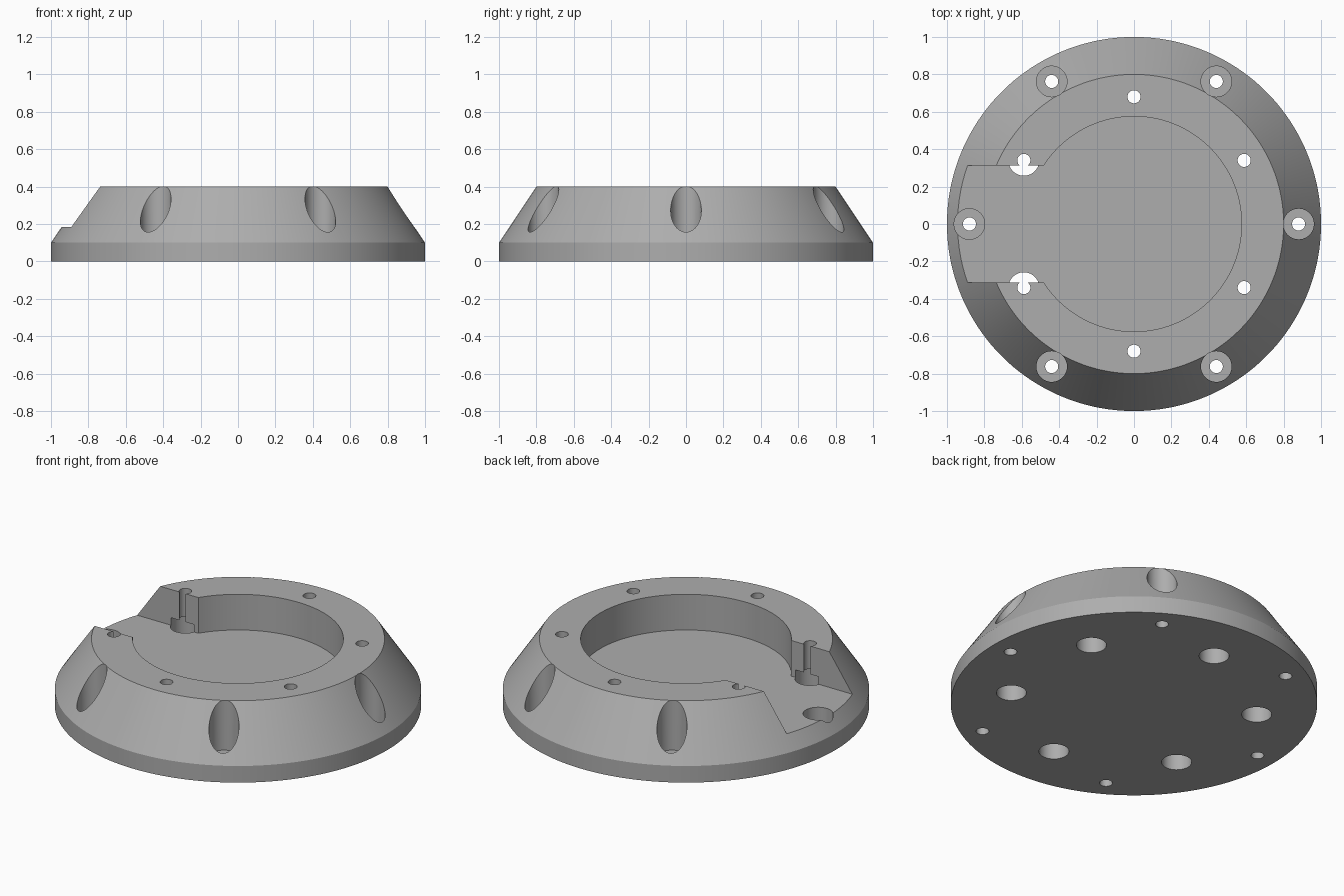
import bpy, math
from mathutils import Matrix

cube = bpy.data.objects.get("Cube")
if cube:
    bpy.data.objects.remove(cube, do_unlink=True)

FLOOR = 0.185   # height of the recess floor
TOP = 0.4

grey = bpy.data.materials.new("plain grey")
grey.use_nodes = True
colour = (0.42, 0.42, 0.42, 1)
grey.diffuse_color = colour
grey.node_tree.nodes["Principled BSDF"].inputs["Base Color"].default_value = colour


def turned(name, profile, sides, location=(0, 0, 0)):
    """Solid of revolution, closed at both ends, from (radius, height) pairs."""
    verts, faces = [], []
    for r, z in profile:
        for i in range(sides):
            a = math.tau * i / sides
            verts.append((r * math.cos(a), r * math.sin(a), z))
    for k in range(len(profile) - 1):
        for i in range(sides):
            j = (i + 1) % sides
            faces.append((k * sides + i, k * sides + j,
                          (k + 1) * sides + j, (k + 1) * sides + i))
    faces.append(tuple(reversed(range(sides))))
    last = (len(profile) - 1) * sides
    faces.append(tuple(range(last, last + sides)))
    mesh = bpy.data.meshes.new(name)
    mesh.from_pydata(verts, [], faces)
    mesh.materials.append(grey)
    obj = bpy.data.objects.new(name, mesh)
    obj.location = location
    bpy.context.collection.objects.link(obj)
    return obj


def cut(body, cutter):
    """Subtract the cutter from the body, then remove the cutter."""
    mod = body.modifiers.new("cut", "BOOLEAN")
    mod.operation = "DIFFERENCE"
    mod.solver = "EXACT"
    mod.object = cutter
    bpy.context.view_layer.objects.active = body
    bpy.ops.object.modifier_apply(modifier=mod.name)
    bpy.data.objects.remove(cutter, do_unlink=True)


# Flange: short straight rim with a conical shoulder
flange = turned("mounting_flange", [(1, 0), (1, 0.1), (0.8, TOP)], 180)

# Round recess
cut(flange, turned("recess_cutter", [(0.575, FLOOR), (0.575, 0.6)], 144))

# Side slot opening the recess towards -x
bpy.ops.mesh.primitive_cube_add(size=1, location=(-0.6, 0, FLOOR + 0.2))
slot = bpy.context.object
slot.name = "slot_cutter"
slot.data.transform(Matrix.Diagonal((1.2, 0.624, 0.4, 1)))
cut(flange, slot)

# Stepped holes: outer ring sunk from above, inner ring sunk from below
for i in range(6):
    a = math.radians(60 * i)
    cut(flange, turned("outer_hole_cutter",
                       [(0.035, -0.1), (0.035, 0.1), (0.082, 0.1), (0.082, 0.6)],
                       48, (0.88 * math.cos(a), 0.88 * math.sin(a), 0)))
    a += math.radians(30)
    cut(flange, turned("inner_hole_cutter",
                       [(0.082, -0.1), (0.082, 0.23), (0.035, 0.23), (0.035, 0.6)],
                       48, (0.68 * math.cos(a), 0.68 * math.sin(a), 0)))

# Smooth curved walls, sharp edges kept
bpy.ops.object.select_all(action="DESELECT")
flange.select_set(True)
bpy.context.view_layer.objects.active = flange
bpy.ops.object.shade_smooth_by_angle(angle=math.radians(25))
